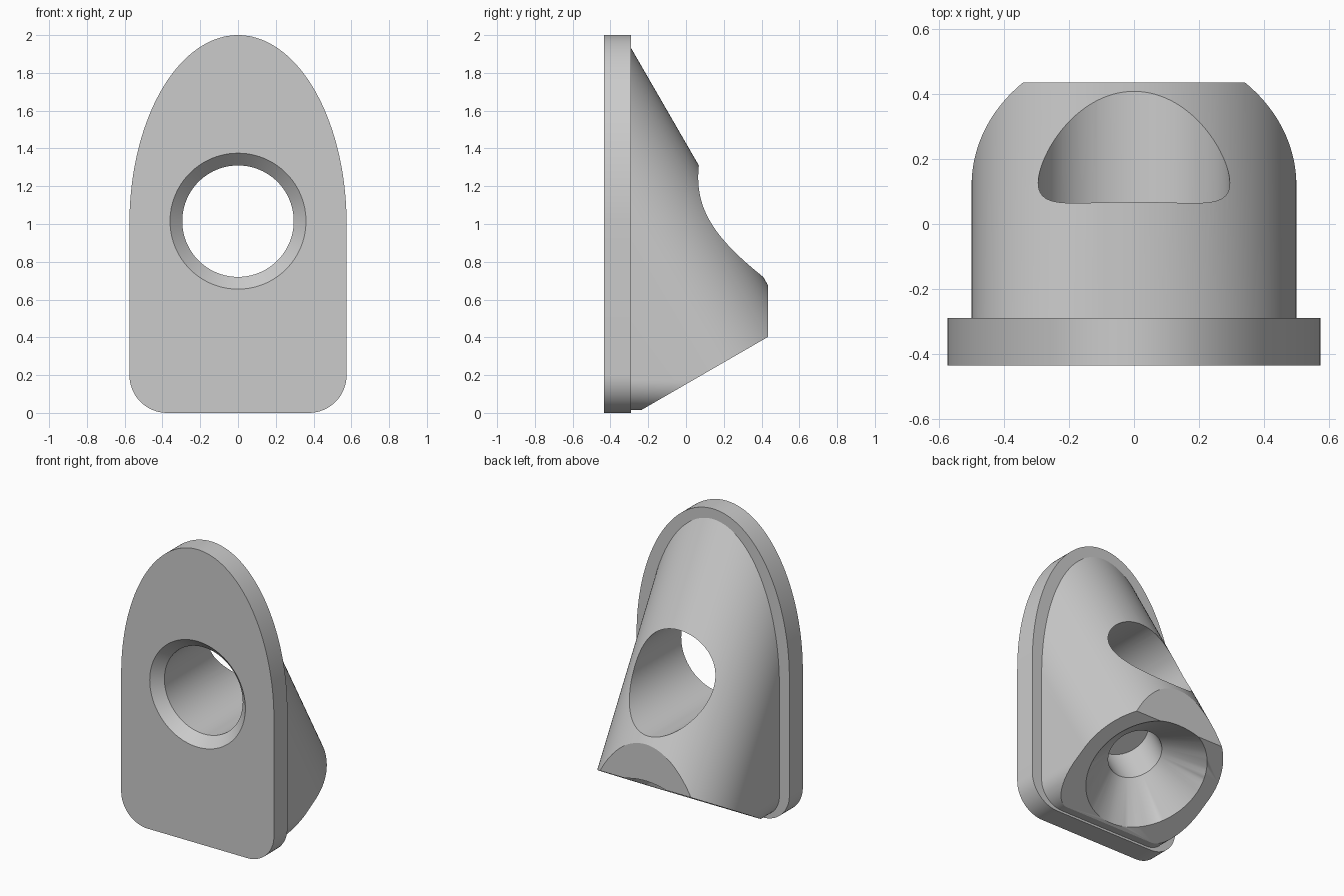
import bpy, bmesh
from math import sin, cos, pi, radians
from mathutils import Vector, Matrix

cube = bpy.data.objects.get("Cube")
if cube:
    bpy.data.objects.remove(cube)

GREY = (0.6, 0.6, 0.6, 1)
mat = bpy.data.materials.new("plain grey")
mat.use_nodes = True
mat.diffuse_color = GREY
mat.node_tree.nodes["Principled BSDF"].inputs["Base Color"].default_value = GREY

FRONT, SEAT, BACK = -0.435, -0.29, 0.435      # y of plate front, plate back, body back
X, Y, Z = Vector((1, 0, 0)), Vector((0, 1, 0)), Vector((0, 0, 1))
TILT = Vector((0, sin(radians(30)), -cos(radians(30))))   # axis of the sloping body
TILT_UP = Vector((0, cos(radians(30)), sin(radians(30))))
CREST = Vector((0, SEAT, 0.93))               # where the body axis meets the plate
END = 0.819                                   # distance along the axis to the end face
BORE = CREST + TILT * END


def arc(cx, cy, rx, ry, a0, a1, n):
    angles = [radians(a0 + (a1 - a0) * i / n) for i in range(n + 1)]
    return [(cx + rx * cos(a), cy + ry * sin(a)) for a in angles]


def new_object(name, bm):
    bmesh.ops.recalc_face_normals(bm, faces=bm.faces)
    mesh = bpy.data.meshes.new(name)
    bm.to_mesh(mesh)
    bm.free()
    mesh.materials.append(mat)
    ob = bpy.data.objects.new(name, mesh)
    bpy.context.collection.objects.link(ob)
    return ob


def prism(name, outline, origin, u, v, w, w0, w1, chamfer=0):
    """Extrude a (u, v) outline along w; optionally chamfer the first end."""
    bm = bmesh.new()
    ends = [[bm.verts.new(origin + u * a + v * b + w * c) for a, b in outline]
            for c in (w0, w1)]
    first = bm.faces.new(ends[0])
    bm.faces.new(ends[1])
    for i in range(len(outline)):
        bm.faces.new((ends[0][i - 1], ends[0][i], ends[1][i], ends[1][i - 1]))
    if chamfer:
        bmesh.ops.bevel(bm, geom=first.edges[:], offset=chamfer, segments=1,
                        affect='EDGES')
    return new_object(name, bm)


def lathe(name, profile, origin, axis, n=96):
    """Solid of revolution from (radius, distance along axis) points."""
    bm = bmesh.new()
    turn = axis.to_track_quat('Z', 'Y').to_matrix()
    rings = [[bm.verts.new(origin + turn @ Vector((r * cos(2 * pi * i / n),
                                                   r * sin(2 * pi * i / n), d)))
              for i in range(n)] for r, d in profile]
    bm.faces.new(rings[0])
    bm.faces.new(rings[-1])
    for a, b in zip(rings, rings[1:]):
        for i in range(n):
            bm.faces.new((a[i - 1], a[i], b[i], b[i - 1]))
    return new_object(name, bm)


def boolean(target, tool, operation):
    mod = target.modifiers.new(operation, 'BOOLEAN')
    mod.object, mod.operation, mod.solver = tool, operation, 'EXACT'
    bpy.context.view_layer.objects.active = target
    bpy.ops.object.modifier_apply(modifier=mod.name)


# Face plate: rounded bottom corners, elliptical top, chamfered front rim
plate_outline = (arc(0, 1, 0.575, 1, 0, 180, 96)
                 + arc(-0.375, 0.2, 0.2, 0.2, 180, 270, 16)
                 + arc(0.375, 0.2, 0.2, 0.2, 270, 360, 16))
plate = prism("face_plate", plate_outline, Vector(), X, Z, Y, FRONT, SEAT, 0.012)

# Sloping body: upright block trimmed by a tilted round-backed sweep
block_outline = ([(0.5, 2.2), (-0.5, 2.2)]
                 + arc(-0.34, 0.175, 0.16, 0.16, 180, 270, 16)
                 + arc(0.34, 0.175, 0.16, 0.16, 270, 360, 16))
body = prism("sloping_body", block_outline, Vector(), X, Z, Y, SEAT, BACK)
sweep_outline = arc(0, 0, 0.5, 0.5, 0, 180, 96) + [(-0.6, -0.05), (-0.6, -2), (0.6, -2), (0.6, -0.05)]
sweep = prism("body_trim", sweep_outline, CREST, X, TILT_UP, TILT, -3, END)
boolean(body, sweep, 'INTERSECT')

# Large hole through plate and body, countersunk at the front
hole = lathe("hole_cutter", [(0.425, FRONT - 0.065), (0.295, FRONT + 0.065), (0.295, 1)],
             Vector((0, 0, 1.015)), Y)
# Blind screw bore with a wide conical mouth on the sloping end face
bore = lathe("bore_cutter", [(0.175, -0.474), (0.175, -0.22), (0.395, 0), (0.495, 0.1)],
             BORE, TILT)
boolean(plate, hole, 'DIFFERENCE')
boolean(body, hole, 'DIFFERENCE')
boolean(body, bore, 'DIFFERENCE')

for tool in (sweep, hole, bore):
    bpy.data.objects.remove(tool)

# Smooth curved walls, keep machined edges crisp
bpy.ops.object.select_all(action='DESELECT')
for ob in (plate, body):
    ob.select_set(True)
bpy.context.view_layer.objects.active = body
bpy.ops.object.shade_smooth_by_angle(angle=radians(25))
